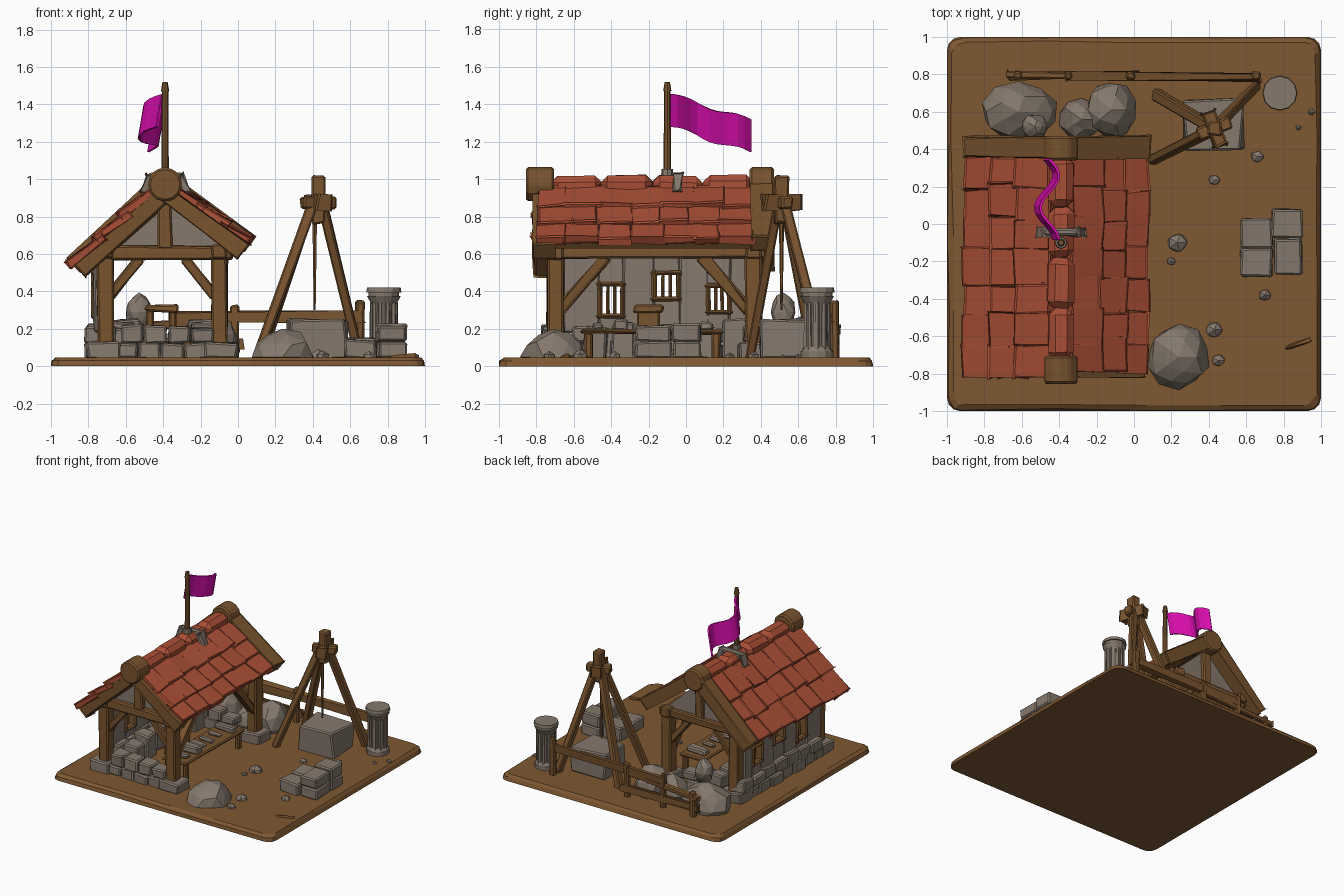
import bpy, bmesh, math, random
from mathutils import Vector, Matrix

if "Cube" in bpy.data.objects:
    bpy.data.objects.remove(bpy.data.objects["Cube"])
random.seed(4)
R = random.uniform

def material(name, col):
    m = bpy.data.materials.new(name)
    m.diffuse_color = (*col, 1)
    m.use_nodes = True
    m.node_tree.nodes["Principled BSDF"].inputs["Base Color"].default_value = m.diffuse_color
    return m
EARTH = material("earth brown", (.21, .098, .032))
WOOD = material("wood brown", (.19, .088, .028))
STONE = material("stone grey", (.235, .19, .152))
TILE = material("roof red", (.40, .078, .036))
CLOTH = material("flag magenta", (.66, .004, .40))

def finish(bm, name, mat):
    bmesh.ops.recalc_face_normals(bm, faces=bm.faces)
    me = bpy.data.meshes.new(name)
    bm.to_mesh(me)
    bm.free()
    me.materials.append(mat)
    ob = bpy.data.objects.new(name, me)
    bpy.context.collection.objects.link(ob)
    return ob

def box(bm, c, s, j=.007, rot=Matrix.Identity(3), bev=.01):
    vs = bmesh.ops.create_cube(bm, size=1)['verts']
    for v in vs:
        p = Vector([v.co[i] * s[i] + R(-j, j) for i in range(3)])
        v.co = Vector(c) + rot @ p
    bmesh.ops.bevel(bm, geom=list({e for v in vs for e in v.link_edges}), offset=bev,
                    segments=1, profile=.5, affect='EDGES', clamp_overlap=True)

def span(bm, x0, x1, y0, y1, z0, z1, j=.007):
    box(bm, ((x0+x1)/2, (y0+y1)/2, (z0+z1)/2), (x1-x0, y1-y0, z1-z0), j)

def beam(bm, a, b, w, h, up=(0, 0, 1), j=.006):
    a, b = Vector(a), Vector(b)
    z = (b - a).normalized()
    x = Vector(up).cross(z).normalized()
    box(bm, (a + b) / 2, (w, h, (b - a).length), j, Matrix((x, z.cross(x), z)).transposed(), .008)

def rock(bm, c, s, sub=2, floor=.035):
    for v in bmesh.ops.create_icosphere(bm, subdivisions=sub, radius=1)['verts']:
        k = R(.86, 1.06)
        v.co = Vector([c[i] + v.co[i] * s[i] * k for i in range(3)])
        v.co.z = max(v.co.z, floor)

def cone(bm, c, r1, r2, d, n=12, rot=Matrix.Identity(4)):
    bmesh.ops.create_cone(bm, cap_ends=True, segments=n, radius1=r1, radius2=r2, depth=d,
                          matrix=Matrix.Translation(c) @ rot)
ALONG_Y = Matrix.Rotation(math.pi / 2, 4, 'X')

# ground slab with rough rounded edge
bm = bmesh.new()
outline = []
for cx, cy, a0 in ((1, 1, 0), (-1, 1, 90), (-1, -1, 180), (1, -1, 270)):
    for k in range(4):
        a = math.radians(a0 + 30 * k)
        outline.append((cx * .93 + .07 * math.cos(a), cy * .93 + .07 * math.sin(a)))
    t = math.radians(a0 + 90)
    for f in (.5, 1, 1.4):
        outline.append((cx * .93 + .07 * math.cos(t) + f * math.cos(t + math.pi / 2) + 0,
                        cy * .93 + .07 * math.sin(t) + f * math.sin(t + math.pi / 2)))
rings = []
for z, k, j in ((0, 1, 0), (.03, .992, .006), (.048, .972, .008)):
    rings.append([bm.verts.new((x * k + R(-j, j), y * k + R(-j, j), z)) for x, y in outline])
n = len(outline)
for lo, hi in zip(rings, rings[1:]):
    for i in range(n):
        bm.faces.new((lo[i], lo[(i+1) % n], hi[(i+1) % n], hi[i]))
bm.faces.new(rings[0][::-1])
bm.faces.new(rings[-1])
finish(bm, "ground_slab", EARTH)

# timber frame: posts, eave beams, tie beams, king posts, braces
bm = bmesh.new()
for y, s in ((-.7, 1), (.36, -1)):
    for x, d in ((-.71, 1), (-.1, -1)):
        span(bm, x-.042, x+.042, y-.045, y+.045, .05, .6)
        beam(bm, (x+d*.02, y, .37), (x+d*.19, y, .58), .05, .05, (0, 1, 0))
        beam(bm, (x, y+s*.03, .3), (x, y+s*.27, .58), .05, .05, (1, 0, 0))
    span(bm, -.78, -.03, y-.045, y+.045, .57, .64)
    span(bm, -.425, -.355, y-.04, y+.04, .62, .92)
for x in (-.71, -.1):
    span(bm, x-.04, x+.04, -.78, .43, .58, .65)
finish(bm, "timber_frame", WOOD)

# grey gable panels
bm = bmesh.new()
for y in (-.69, .35):
    a, b = ([bm.verts.new((x, y + o, z)) for x, z in ((-.74, .61), (-.05, .61), (-.39, .93))] for o in (-.015, .015))
    bm.faces.new(a)
    bm.faces.new(b[::-1])
    for i in range(3):
        bm.faces.new((a[i], b[i], b[(i+1) % 3], a[(i+1) % 3]))
finish(bm, "gable_panels", STONE)

# roof: tiles over sheathing, gable boards
tiles, boards = bmesh.new(), bmesh.new()
for (x0, z0), (x1, z1), y0 in (((-.36, .9), (.01, .63), -.79), ((-.42, .9), (-.83, .52), -.82)):
    a, b = Vector((x0, 0, z0)), Vector((x1, 0, z1))
    d = (b - a).normalized()
    nrm = Vector((-d.z, 0, d.x)) if d.x > 0 else Vector((d.z, 0, -d.x))
    Y = Vector((0, 1, 0))
    for y, lift in ((-.755, 0), (.41, .05)):
        beam(boards, a - d*.04 + nrm*lift + Y*y, b + d*.02 + nrm*lift + Y*y, .11, .09, nrm)
    beam(boards, a + nrm*.02 - Y*.2, b + nrm*.02 - Y*.2, 1.1, .025, nrm, 0)
    for row in range(3):
        cuts = [y0 + (.36 - y0) * k / 7 + (R(-.025, .025) if 0 < k < 7 else 0) for k in range(8)]
        for ya, yb in zip(cuts, cuts[1:]):
            p = a.lerp(b, row / 3 - .02) + nrm * .045
            q = a.lerp(b, (row + 1) / 3 + .05 + R(-.02, .02)) + nrm * R(.062, .074)
            m = Y * (ya + yb) / 2
            beam(tiles, p + m, q + m, yb - ya - .004, .035, nrm, .007)
for k in range(4):  # ridge caps
    y = -.72 + .27 * k
    box(tiles, (-.39, y + .135, .965), (.14, .268, .11), .008, bev=.035)
finish(tiles, "roof_tiles", TILE)
finish(boards, "gable_boards", WOOD)

# ridge log ends
bm = bmesh.new()
for y, w in ((-.78, .15), (.405, .13)):
    cone(bm, (-.39, y, .972), .092, .092, w, 12, ALONG_Y)
ob = finish(bm, "ridge_log_ends", WOOD)
bev = ob.modifiers.new("chamfer", 'BEVEL')
bev.width = .012
bev.segments = 1

# stone foundations, low walls and windowed left wall
bm = bmesh.new()
for y in (-.7, .36):
    for x in (-.72, -.09):
        span(bm, x-.085, x+.085, y-.08, y+.08, .04, .125, .012)
for z0, z1, o in ((.04, .13, 0), (.125, .215, .07)):
    for k in range(7):
        y = -.68 + .145 * k + o
        span(bm, -.82 + R(0, .02), -.67 + R(-.01, .02), y, y + .14, z0, z1 + R(-.015, .015), .008)
    for k in range(4):
        x = -.66 + .125 * k + o * .5
        span(bm, x, x+.12, -.77, -.65, z0, z1 + R(-.03, .01), .008)
        if k < 3:
            span(bm, x, x+.12, .31, .42, z0, z1 + R(-.03, .01), .008)
windows = ((-.46, -.34, .27, .44), (-.17, -.04, .36, .50), (.12, .23, .29, .43))
edge = -.66
for y0, y1, z0, z1 in windows:
    span(bm, -.77, -.70, edge, y0, .18, .6)
    span(bm, -.765, -.70, y0 - .01, y1 + .01, .18, z0)
    span(bm, -.765, -.70, y0 - .01, y1 + .01, z1, .6)
    edge = y1
span(bm, -.77, -.70, edge, .34, .18, .6)
for k in range(6):  # rubble inside along the wall
    y = -.55 + .15 * k
    span(bm, -.67, -.55 + R(-.03, .03), y, y + .13, .04, R(.14, .25), .012)
finish(bm, "stone_walls", STONE)

# window frames and bars
bm = bmesh.new()
for y0, y1, z0, z1 in windows:
    for y in (y0, y1):
        span(bm, -.785, -.685, y-.013, y+.013, z0-.015, z1+.015, .003)
    for z in (z0, z1):
        span(bm, -.785, -.685, y0-.02, y1+.02, z-.012, z+.012, .003)
    for f in (.36, .66):
        y = y0 + (y1 - y0) * f
        span(bm, -.745, -.725, y-.009, y+.009, z0, z1, .002)
finish(bm, "window_frames", WOOD)

# workbench, stool
bm, tools = bmesh.new(), bmesh.new()
span(bm, -.3, -.08, -.56, .2, .17, .2)
for y in (-.52, .16):
    for x in (-.27, -.11):
        span(bm, x-.02, x+.02, y-.022, y+.022, .04, .18, .003)
span(bm, -.5, -.32, -.28, -.12, .29, .325)
for x in (-.47, -.35):
    span(bm, x-.02, x+.02, -.26, -.14, .04, .3, .004)
finish(bm, "workbench_and_stool", WOOD)
for k in range(6):
    y = -.5 + .115 * k
    span(tools, -.28 + R(0, .05), -.1 - R(0, .04), y, y + R(.03, .08), .195, R(.215, .25), .006)
finish(tools, "bench_tools", STONE)

# flag pole with stone saddle, waving flag
bm = bmesh.new()
cone(bm, (-.39, -.1, 1.225), .021, .017, .55, 8)
cone(bm, (-.39, -.1, 1.495), .022, .014, .05, 8)
finish(bm, "flag_pole", WOOD)
bm = bmesh.new()
span(bm, -.48, -.3, -.065, -.025, .99, 1.035, .004)
for x, e in ((-.47, -.50), (-.31, -.28)):
    beam(bm, (x, -.045, 1.02), (e, -.045, .93), .04, .03, (1, 0, 0))
cone(bm, (-.39, -.1, 1.03), .035, .03, .05, 8)
finish(bm, "pole_saddle", STONE)
bm = bmesh.new()
grid = []
for i in range(13):
    t = i / 12
    x, y = -.45 + .05 * math.cos(2 * math.pi * t / .8), -.085 + .43 * t
    top = 1.455 - .14 * t + .012 * math.sin(t * 9)
    grid.append([bm.verts.new((x - .015 * k, y, top - .0875 * k)) for k in range(3)])
for a, b in zip(grid, grid[1:]):
    for k in range(2):
        bm.faces.new((a[k], a[k+1], b[k+1], b[k]))
ob = finish(bm, "flag", CLOTH)
sol = ob.modifiers.new("thickness", 'SOLIDIFY')
sol.thickness = .014
sol.offset = 0

# tripod hoist
bm = bmesh.new()
for x, y in ((.1, .34), (.12, .69), (.655, .74)):
    foot, top = Vector((x, y, .04)), Vector((.43, .51, .9))
    d = (foot - top) * .06
    d.z = 0
    beam(bm, foot, top + d, .05, .055, (0, 1, 0))
box(bm, (.43, .51, .89), (.075, .075, .26))
for ang in (20, 110):
    box(bm, (.43, .51, .875), (.19, .07, .065), rot=Matrix.Rotation(math.radians(ang), 3, 'Z'))
cone(bm, (.41, .51, .54), .006, .014, .48, 6)
finish(bm, "tripod_hoist", WOOD)

# fence
bm = bmesh.new()
for x, h in ((-.62, .25), (-.35, .33), (-.02, .33), (.65, .35)):
    span(bm, x-.022, x+.022, .77, .815, .04, h)
beam(bm, (-.36, .79, .26), (.67, .785, .265), .035, .06)
beam(bm, (-.68, .80, .2), (-.0, .79, .25), .03, .045)
beam(bm, (-.66, .79, .12), (.02, .80, .12), .03, .05)
finish(bm, "fence", WOOD)

# fluted column
bm = bmesh.new()
for z0, z1, r0, r1, sides in ((.04, .08, .088, .088, 12), (.08, .105, .085, .07, 12), (.1, .34, .068, .064, 10),
                              (.33, .375, .066, .09, 12), (.375, .395, .082, .082, 12), (.395, .42, .094, .09, 12)):
    cone(bm, (.78, .7, (z0 + z1) / 2), r0, r1, z1 - z0, sides)
for k in range(10):
    a = k * math.tau / 10
    cone(bm, (.78 + .064 * math.cos(a), .7 + .064 * math.sin(a), .215), .013, .012, .25, 5)
finish(bm, "column", STONE)

# cut stone blocks
bm = bmesh.new()
span(bm, .27, .58, .40, .67, .04, .25, .014)
for b in ((.57, .74, -.13, .03, .15), (.74, .9, -.07, .08, .23), (.75, .9, -.27, -.08, .22), (.57, .74, -.28, -.13, .14)):
    zm = .13 if b[4] > .2 else b[4]
    span(bm, *b[:4], .04, zm)
    if zm < b[4]:
        span(bm, *b[:4], .13, b[4])
finish(bm, "cut_blocks", STONE)

# boulders and loose stones
bm = bmesh.new()
for c, s in (((.24, -.71, .05), (.175, .175, .15)), ((-.62, .6, .08), (.21, .16, .18)), ((-.53, .52, .29), (.075, .07, .1)),
             ((-.12, .61, .08), (.14, .16, .18)), ((-.28, .56, .07), (.12, .11, .14))):
    rock(bm, c, s)
for x, y, r in ((.23, -.1, .06), (.66, .36, .04), (.43, .235, .035), (.2, -.2, .026), (.7, -.38, .04),
                (.43, -.565, .052), (.45, -.73, .04), (.88, .515, .018), (.95, .6, .022)):
    rock(bm, (x, y, .05), (r, r * .9, r * .8), 1)
finish(bm, "boulders", STONE)

# loose stick
bm = bmesh.new()
beam(bm, (.82, -.66, .05), (.94, -.62, .055), .014, .014)
finish(bm, "stick", WOOD)
